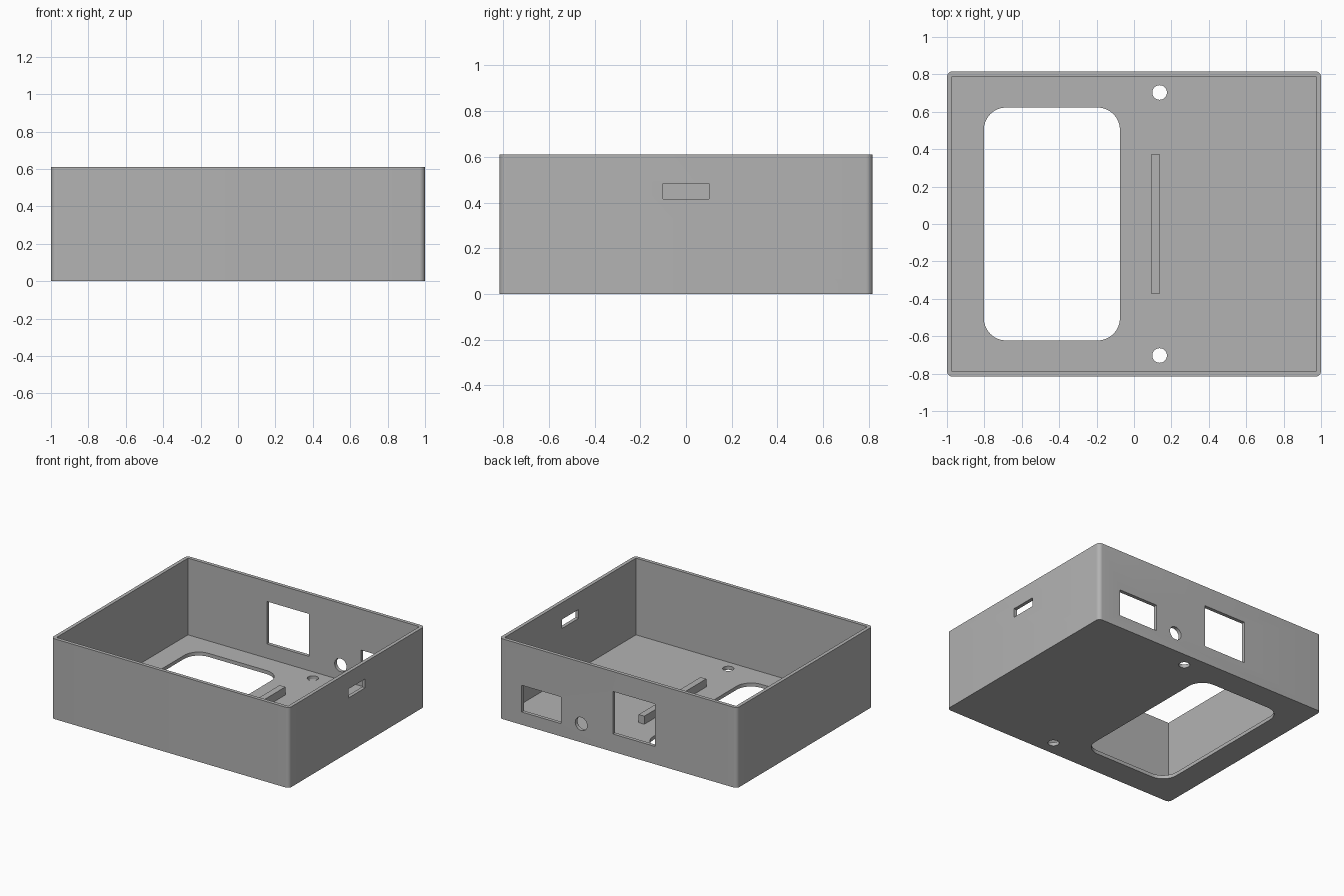
import bpy
import bmesh
from math import pi, cos, sin

if "Cube" in bpy.data.objects:
    bpy.data.objects.remove(bpy.data.objects["Cube"], do_unlink=True)

HALF_X, HALF_Y, HEIGHT = 1.0, 0.816, 0.61
WALL = 0.027

grey = bpy.data.materials.new("plain grey")
grey.use_nodes = True
colour = (0.45, 0.45, 0.45, 1)
grey.diffuse_color = colour
grey.node_tree.nodes["Principled BSDF"].inputs["Base Color"].default_value = colour


def prism(name, outline, low, high):
    """Upright solid from a flat outline."""
    bm = bmesh.new()
    face = bm.faces.new([bm.verts.new((x, y, low)) for x, y in outline])
    top = bmesh.ops.extrude_face_region(bm, geom=[face])["geom"]
    verts = [v for v in top if isinstance(v, bmesh.types.BMVert)]
    bmesh.ops.translate(bm, verts=verts, vec=(0, 0, high - low))
    bmesh.ops.recalc_face_normals(bm, faces=bm.faces)
    mesh = bpy.data.meshes.new(name)
    bm.to_mesh(mesh)
    bm.free()
    mesh.materials.append(grey)
    obj = bpy.data.objects.new(name, mesh)
    bpy.context.collection.objects.link(obj)
    return obj


def rectangle(x0, x1, y0, y1, radius=0.0, steps=8):
    """Rectangle outline, with rounded corners if a radius is given."""
    if not radius:
        return [(x0, y0), (x1, y0), (x1, y1), (x0, y1)]
    centres = [(x1 - radius, y1 - radius), (x0 + radius, y1 - radius),
               (x0 + radius, y0 + radius), (x1 - radius, y0 + radius)]
    points = []
    for corner, (cx, cy) in enumerate(centres):
        for i in range(steps + 1):
            a = (corner + i / steps) * pi / 2
            points.append((cx + radius * cos(a), cy + radius * sin(a)))
    return points


def circle(cx, cy, radius, sides=32):
    return [(cx + radius * cos(2 * pi * i / sides),
             cy + radius * sin(2 * pi * i / sides)) for i in range(sides)]


def cut(target, cutter):
    cutter.hide_render = True
    mod = target.modifiers.new("cut", "BOOLEAN")
    mod.operation = "DIFFERENCE"
    mod.solver = "EXACT"
    mod.object = cutter
    bpy.context.view_layer.objects.active = target
    bpy.ops.object.modifier_apply(modifier=mod.name)
    bpy.data.objects.remove(cutter, do_unlink=True)


# Open tray with rounded outer corners and square inner corners
tray = prism("case_tray", rectangle(-HALF_X, HALF_X, -HALF_Y, HALF_Y, 0.03), 0, HEIGHT)
ix, iy = HALF_X - WALL, HALF_Y - WALL
cut(tray, prism("cavity_cutter", rectangle(-ix, ix, -iy, iy), WALL, HEIGHT + 0.1))

# Floor: large rounded opening and two screw holes
cut(tray, prism("floor_opening_cutter",
                rectangle(-0.803, -0.075, -0.623, 0.623, 0.12), -0.1, 0.1))
for side in (-1, 1):
    cut(tray, prism("screw_hole_cutter", circle(0.137, side * 0.703, 0.039), -0.1, 0.1))

# Back wall: two ports and a round socket hole
for x0, x1, z0, z1 in ((0.48, 0.81, 0.097, 0.3), (-0.31, 0.043, 0.135, 0.458)):
    port = prism("port_cutter", rectangle(x0, x1, HALF_Y - 0.1, HALF_Y + 0.1), z0, z1)
    cut(tray, port)
socket = prism("socket_cutter", circle(0, 0, 0.05), -0.1, 0.1)
socket.rotation_euler.x = pi / 2
socket.location = (0.31, HALF_Y, 0.14)
cut(tray, socket)

# Side wall: thin slot
cut(tray, prism("slot_cutter",
                rectangle(HALF_X - 0.1, HALF_X + 0.1, -0.1, 0.1), 0.415, 0.483))

# Support rib standing on the floor
rib = prism("floor_rib", rectangle(0.09, 0.138, -0.372, 0.372), WALL, 0.088)

# Smooth the rounded corners, keep the edges sharp
bpy.ops.object.select_all(action="DESELECT")
tray.select_set(True)
bpy.context.view_layer.objects.active = tray
bpy.ops.object.shade_smooth_by_angle(angle=pi / 6)
